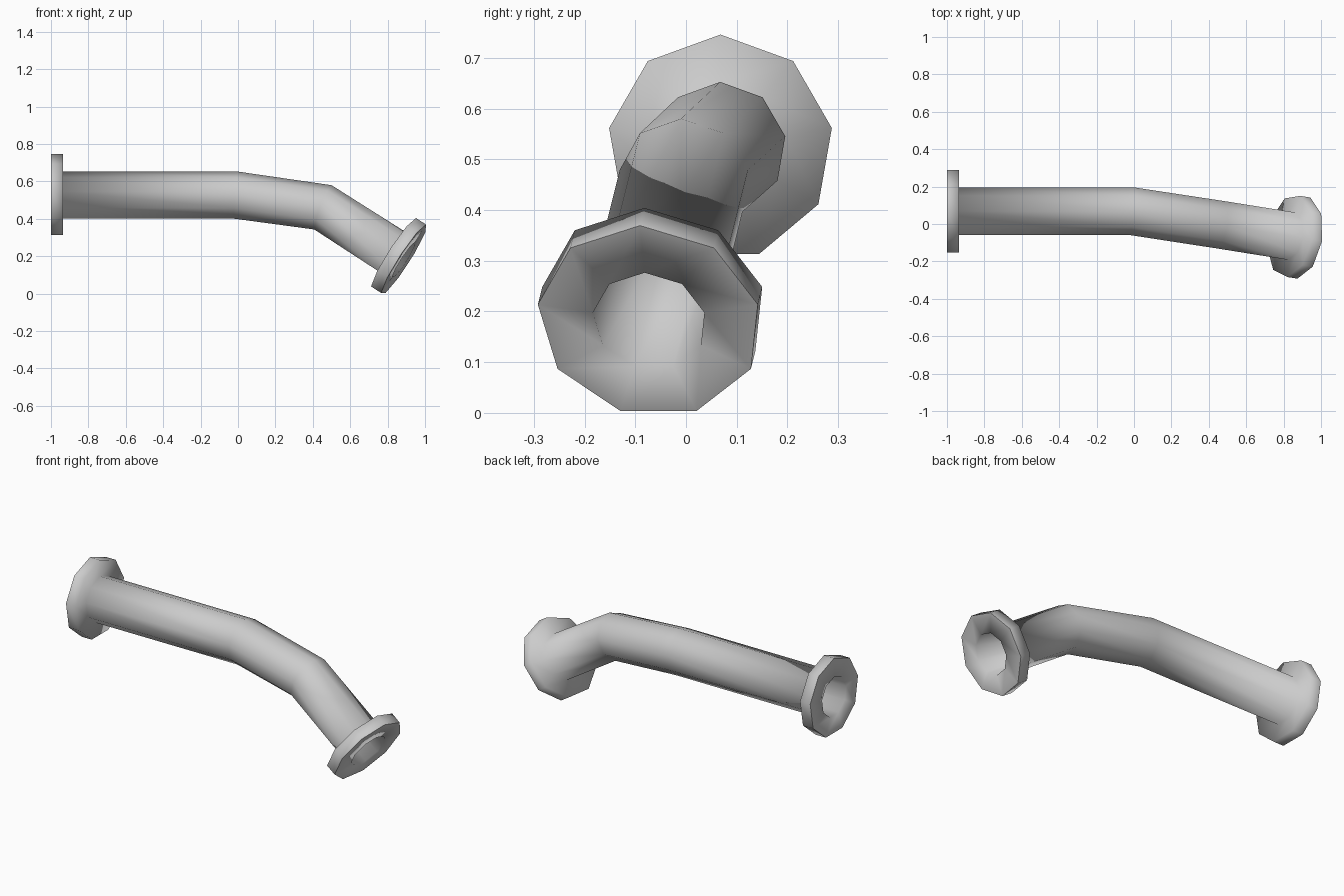
import bpy, bmesh, math
from mathutils import Vector

if "Cube" in bpy.data.objects:
    bpy.data.objects.remove(bpy.data.objects["Cube"])

SIDES = 9
R_FLANGE, R_PIPE, R_BORE, THICK = 0.223, 0.13, 0.113, 0.065

# Centre line of the bent pipe
path = [Vector(p) for p in ((-1, 0.068, 0.523), (-0.01, 0.068, 0.523),
                            (0.456, -0.003, 0.458), (0.888, -0.072, 0.181))]
dirs = [(b - a).normalized() for a, b in zip(path, path[1:])]
tangents = [dirs[0], dirs[0] + dirs[1], dirs[1] + dirs[2], dirs[2]]
start, bend_a, bend_b, end = zip(path, tangents)
start_in = (path[0] + dirs[0] * THICK, dirs[0])
end_in = (path[3] - dirs[2] * THICK, dirs[2])

bm = bmesh.new()


def ring(station, radius):
    centre, tangent = station
    t = tangent.normalized()
    up = (Vector((0, 0, 1)) - t * t.z).normalized()
    side = t.cross(up)
    return [bm.verts.new(centre + radius * (up * math.cos(a) + side * math.sin(a)))
            for a in (2 * math.pi * i / SIDES for i in range(SIDES))]


# Outer skin with a flange at each end, then back through the hollow bore
rings = [ring(s, r) for s, r in (
    (start, R_FLANGE), (start_in, R_FLANGE), (start_in, R_PIPE),
    (bend_a, R_PIPE), (bend_b, R_PIPE),
    (end_in, R_PIPE), (end_in, R_FLANGE), (end, R_FLANGE),
    (end, R_BORE), (bend_b, R_BORE), (bend_a, R_BORE), (start, R_BORE))]
for k, a in enumerate(rings):
    b = rings[(k + 1) % len(rings)]
    for i in range(SIDES):
        j = (i + 1) % SIDES
        bm.faces.new((a[i], a[j], b[j], b[i])).smooth = True

# Crisp edge around each open flange face
for r in (rings[0], rings[7]):
    for i in range(SIDES):
        bm.edges.get((r[i], r[(i + 1) % SIDES])).smooth = False

bmesh.ops.recalc_face_normals(bm, faces=bm.faces)
mesh = bpy.data.meshes.new("flanged_pipe")
bm.to_mesh(mesh)
bm.free()
bpy.context.collection.objects.link(bpy.data.objects.new("flanged_pipe", mesh))
